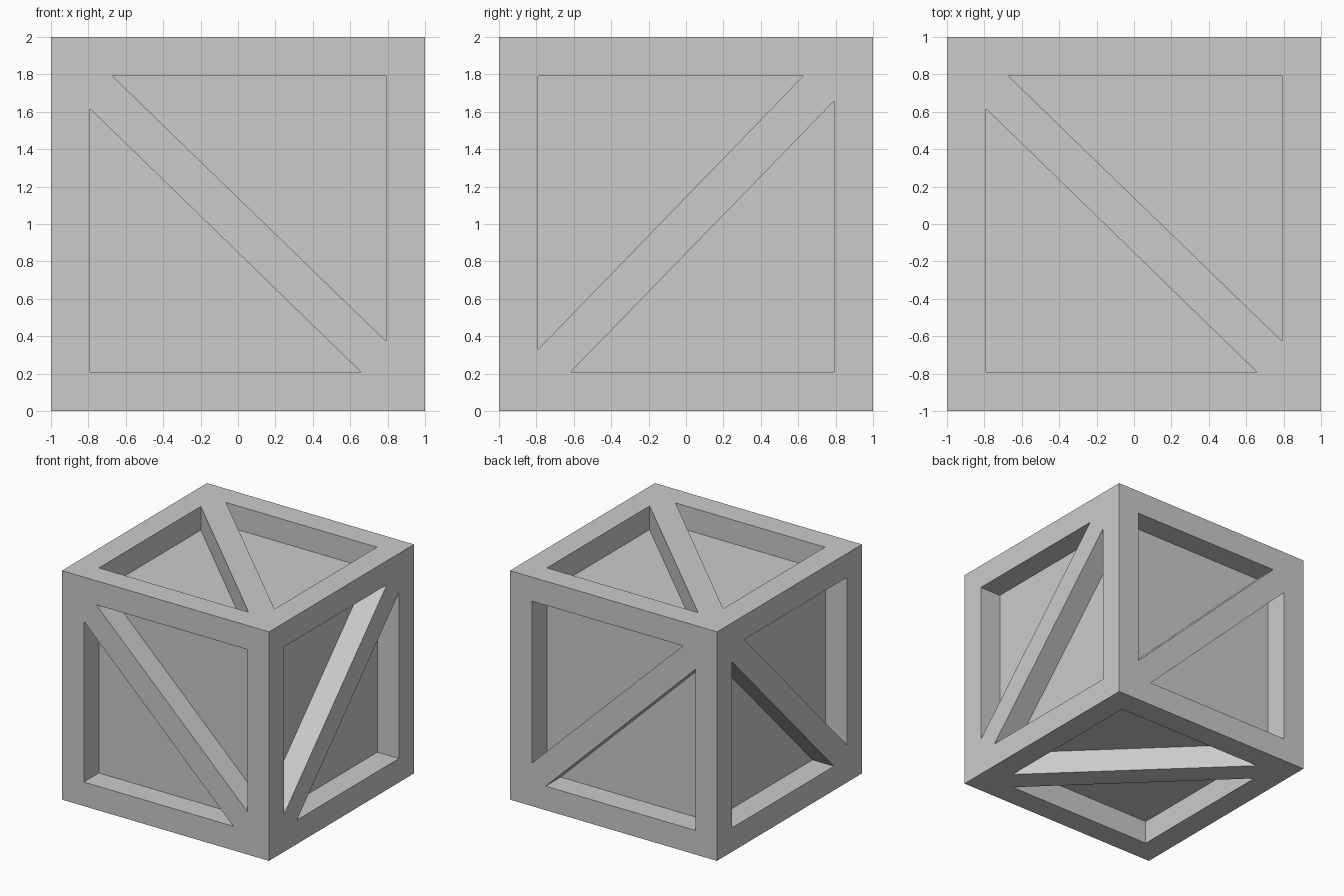
import bpy, bmesh
from mathutils import Vector

if "Cube" in bpy.data.objects:
    bpy.data.objects.remove(bpy.data.objects["Cube"])

DEPTH = 0.207
# The two triangular recesses either side of the diagonal brace (face coordinates)
TRIANGLES = [
    [(-0.79, 0.615), (-0.79, -0.79), (0.655, -0.79)],
    [(-0.67, 0.79), (0.79, 0.79), (0.79, -0.625)],
]


def place(axis, u, v, w):
    """Face coordinates (u, v) and distance w from the centre, to world space."""
    if axis == 'X':                       # side panels use the pattern turned 90 degrees
        return Vector((w, -v, u + 1))
    if axis == 'Y':
        return Vector((u, w, v + 1))
    return Vector((u, v, w + 1))


# Solid crate block
bpy.ops.mesh.primitive_cube_add(size=2, location=(0, 0, 1))
crate = bpy.context.object
crate.name = "braced_crate"

# Triangular prisms that sink the panels on all six faces
bm = bmesh.new()
for axis in 'XYZ':
    for side in (-1, 1):
        for tri in TRIANGLES:
            inner = [bm.verts.new(place(axis, u, v, side * (1 - DEPTH))) for u, v in tri]
            outer = [bm.verts.new(place(axis, u, v, side * 1.1)) for u, v in tri]
            bm.faces.new(inner)
            bm.faces.new(outer[::-1])
            for i in range(3):
                j = (i + 1) % 3
                bm.faces.new((inner[j], inner[i], outer[i], outer[j]))
bmesh.ops.recalc_face_normals(bm, faces=bm.faces)
mesh = bpy.data.meshes.new("panel_cutters")
bm.to_mesh(mesh)
bm.free()
cutter = bpy.data.objects.new("panel_cutters", mesh)
bpy.context.collection.objects.link(cutter)
cutter.hide_render = True

# Cut the recesses, leaving frame and braces flush
mod = crate.modifiers.new("recesses", 'BOOLEAN')
mod.operation = 'DIFFERENCE'
mod.solver = 'EXACT'
mod.object = cutter
bpy.context.view_layer.objects.active = crate
bpy.ops.object.modifier_apply(modifier=mod.name)
bpy.data.objects.remove(cutter)
